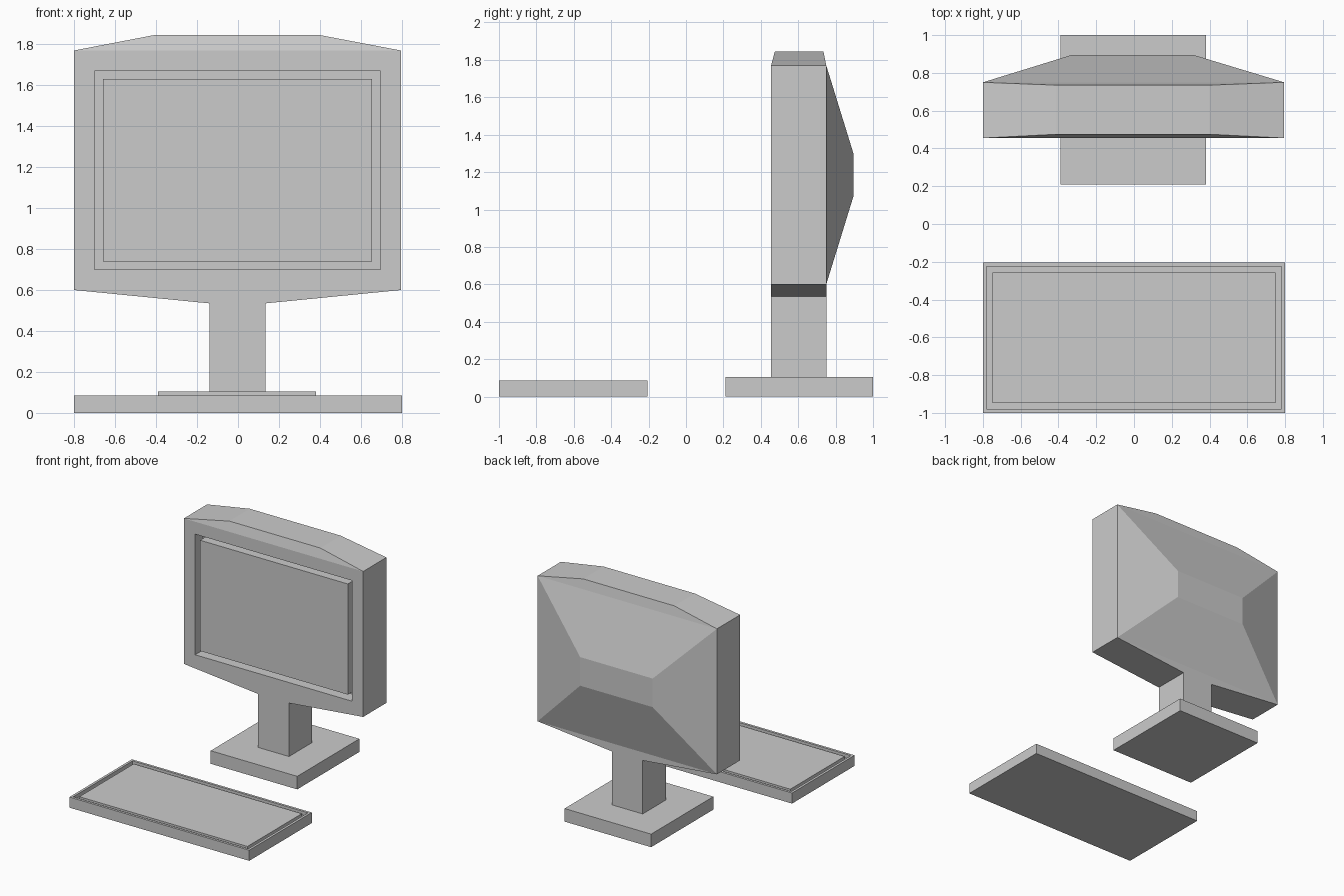
import bpy
import bmesh
from mathutils import Vector

cube = bpy.data.objects.get("Cube")
if cube:
    bpy.data.objects.remove(cube, do_unlink=True)

# One flat plastic colour for everything
GREY = (0.6, 0.6, 0.6, 1.0)
plastic = bpy.data.materials.new("light_grey_plastic")
plastic.use_nodes = True
plastic.diffuse_color = GREY
for node in plastic.node_tree.nodes:
    if node.type == 'BSDF_PRINCIPLED':
        node.inputs["Base Color"].default_value = GREY


def flat(x0, x1, y0, y1, z):
    """Horizontal rectangle."""
    return [(x0, y0, z), (x1, y0, z), (x1, y1, z), (x0, y1, z)]


def upright(x0, x1, z0, z1, y):
    """Vertical rectangle facing the front."""
    return [(x0, y, z0), (x1, y, z0), (x1, y, z1), (x0, y, z1)]


def moat(bm, facing, rim, gap, depth, lip):
    """Sink a channel round a raised panel on the face that looks along 'facing'."""
    axis = Vector(facing)
    face = max(bm.faces, key=lambda f: f.normal.dot(axis))
    for thickness, move in ((rim, 0), (0, -depth), (gap, 0), (0, depth - lip)):
        bmesh.ops.inset_individual(bm, faces=[face], thickness=thickness,
                                   depth=move, use_even_offset=True)
        bm.normal_update()


def loft(name, sections, panel=None):
    """Join rectangular sections into a closed solid, with an optional panel."""
    bm = bmesh.new()
    rings = [[bm.verts.new(p) for p in s] for s in sections]
    for a, b in zip(rings, rings[1:]):
        for i in range(4):
            j = (i + 1) % 4
            bm.faces.new((a[i], a[j], b[j], b[i]))
    bm.faces.new(rings[0])
    bm.faces.new(rings[-1])
    bmesh.ops.recalc_face_normals(bm, faces=bm.faces)
    bm.normal_update()
    if panel:
        moat(bm, *panel)
    mesh = bpy.data.meshes.new(name)
    bm.to_mesh(mesh)
    bm.free()
    mesh.materials.append(plastic)
    obj = bpy.data.objects.new(name, mesh)
    bpy.context.collection.objects.link(obj)
    return obj


LEFT, RIGHT = -0.8, 0.795
FRONT, BACK = 0.455, 0.75

# Monitor housing with tapered back and framed screen
loft("monitor_housing",
     [upright(LEFT, RIGHT, 0.6, 1.77, FRONT),
      upright(LEFT, RIGHT, 0.6, 1.77, BACK),
      upright(-0.33, 0.315, 1.07, 1.3, 0.895)],
     panel=((0, -1, 0), 0.1, 0.04, 0.1, 0.005))

# Sloping crown and tapered chin
loft("monitor_crown", [flat(LEFT, RIGHT, FRONT, BACK, 1.77),
                       flat(-0.41, 0.4, 0.475, 0.735, 1.845)])
loft("monitor_chin", [flat(-0.14, 0.135, FRONT, BACK, 0.535),
                      flat(LEFT, RIGHT, FRONT, BACK, 0.6)])

# Stand
loft("stand_neck", [flat(-0.14, 0.135, FRONT, BACK, 0.105),
                    flat(-0.14, 0.135, FRONT, BACK, 0.535)])
loft("stand_base", [flat(-0.39, 0.38, 0.21, 1.0, 0),
                    flat(-0.39, 0.38, 0.21, 1.0, 0.105)])

# Keyboard with a channel round the key area
loft("keyboard", [flat(-0.8, 0.8, -1.0, -0.205, 0),
                  flat(-0.8, 0.8, -1.0, -0.205, 0.085)],
     panel=((0, 0, 1), 0.02, 0.032, 0.03, 0.003))
